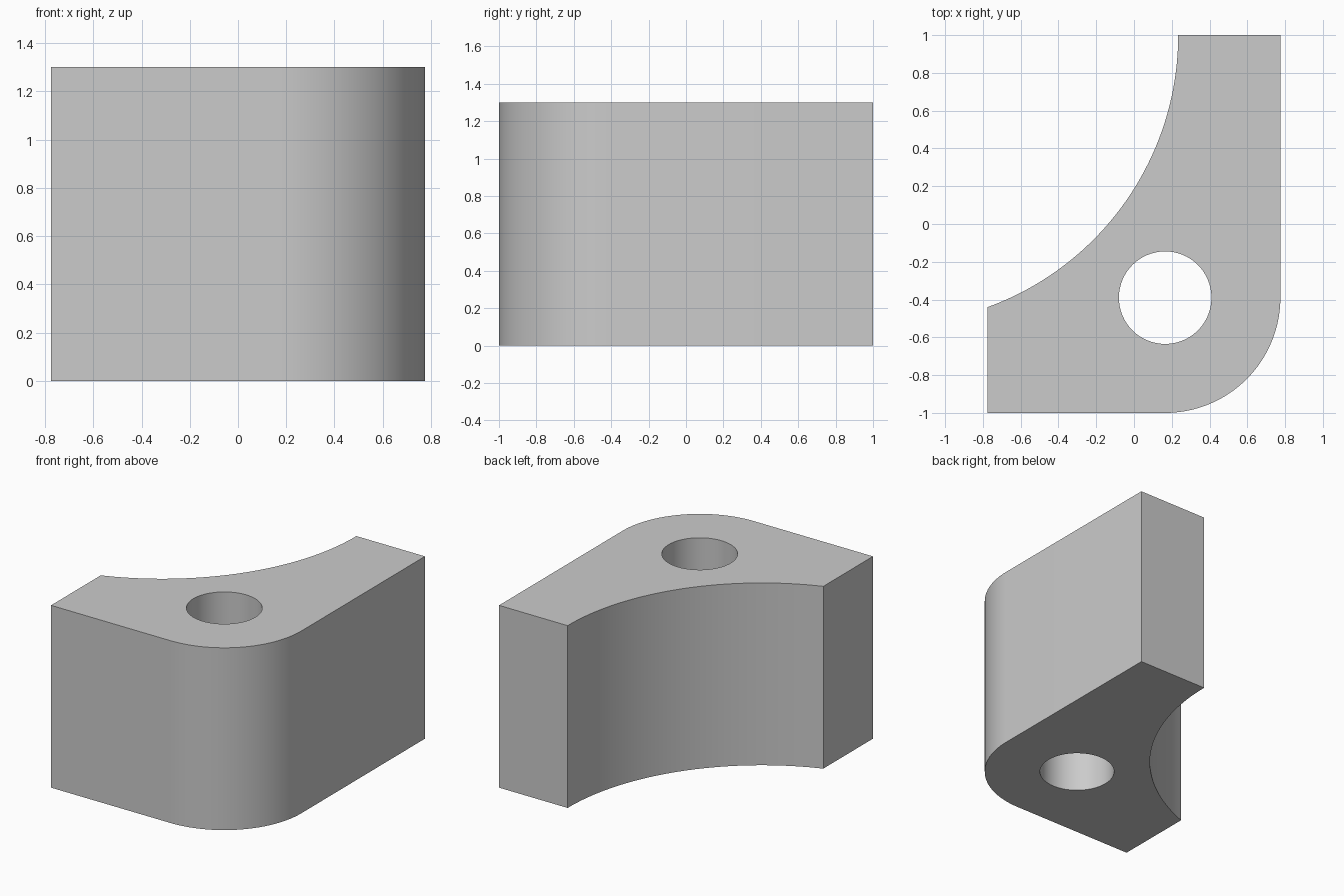
import bpy, bmesh, math
from mathutils import Vector

if "Cube" in bpy.data.objects:
    bpy.data.objects.remove(bpy.data.objects["Cube"], do_unlink=True)

HALF_X, HALF_Y, HEIGHT = 0.775, 1.0, 1.3
PIVOT = Vector((0.165, -0.39))       # shared centre of hole and rounded corner
HOLE_R, CORNER_R = 0.245, 0.61
ARM_X, ARM_Y = 0.234, -0.44          # inner ends of the two arms


def arc(centre, radius, start, end, steps):
    """Points along an arc, both ends included."""
    angles = [start + (end - start) * i / steps for i in range(steps + 1)]
    return [Vector((centre.x + radius * math.cos(a),
                    centre.y + radius * math.sin(a))) for a in angles]


# Concave inner face: tangent to the long arm, ending on the short arm
dx, dy = ARM_X + HALF_X, HALF_Y - ARM_Y
sweep_r = (dx * dx + dy * dy) / (2 * dx)
sweep_c = Vector((ARM_X - sweep_r, HALF_Y))
sweep_end = math.atan2(ARM_Y - sweep_c.y, -HALF_X - sweep_c.x)

outline = [Vector((-HALF_X, -HALF_Y))]
outline += arc(PIVOT, CORNER_R, -math.pi / 2, 0, 32)
outline += [Vector((HALF_X, HALF_Y))]
outline += arc(sweep_c, sweep_r, 0, sweep_end, 40)
hole = arc(PIVOT, HOLE_R, 0, 2 * math.pi, 64)[:-1]

# Fill the profile around the hole, then extrude it upwards
bm = bmesh.new()
edges = []
for loop in (outline, hole):
    verts = [bm.verts.new((p.x, p.y, 0)) for p in loop]
    edges += [bm.edges.new((verts[i - 1], verts[i])) for i in range(len(verts))]
bmesh.ops.triangle_fill(bm, edges=edges, use_beauty=True)
extruded = bmesh.ops.extrude_face_region(bm, geom=bm.faces[:], use_keep_orig=True)
top = [g for g in extruded["geom"] if isinstance(g, bmesh.types.BMVert)]
bmesh.ops.translate(bm, verts=top, vec=(0, 0, HEIGHT))
bmesh.ops.recalc_face_normals(bm, faces=bm.faces[:])

mesh = bpy.data.meshes.new("corner_block")
bm.to_mesh(mesh)
bm.free()
block = bpy.data.objects.new("corner_block", mesh)
bpy.context.collection.objects.link(block)

# Plain grey finish
grey = bpy.data.materials.new("light_grey")
grey.use_nodes = True
colour = (0.6, 0.6, 0.6, 1)
grey.diffuse_color = colour
for node in grey.node_tree.nodes:
    if node.type == "BSDF_PRINCIPLED":
        node.inputs["Base Color"].default_value = colour
mesh.materials.append(grey)

# Smooth curved walls, crisp rims
bpy.ops.object.select_all(action="DESELECT")
block.select_set(True)
bpy.context.view_layer.objects.active = block
bpy.ops.object.shade_smooth_by_angle(angle=math.radians(30))
